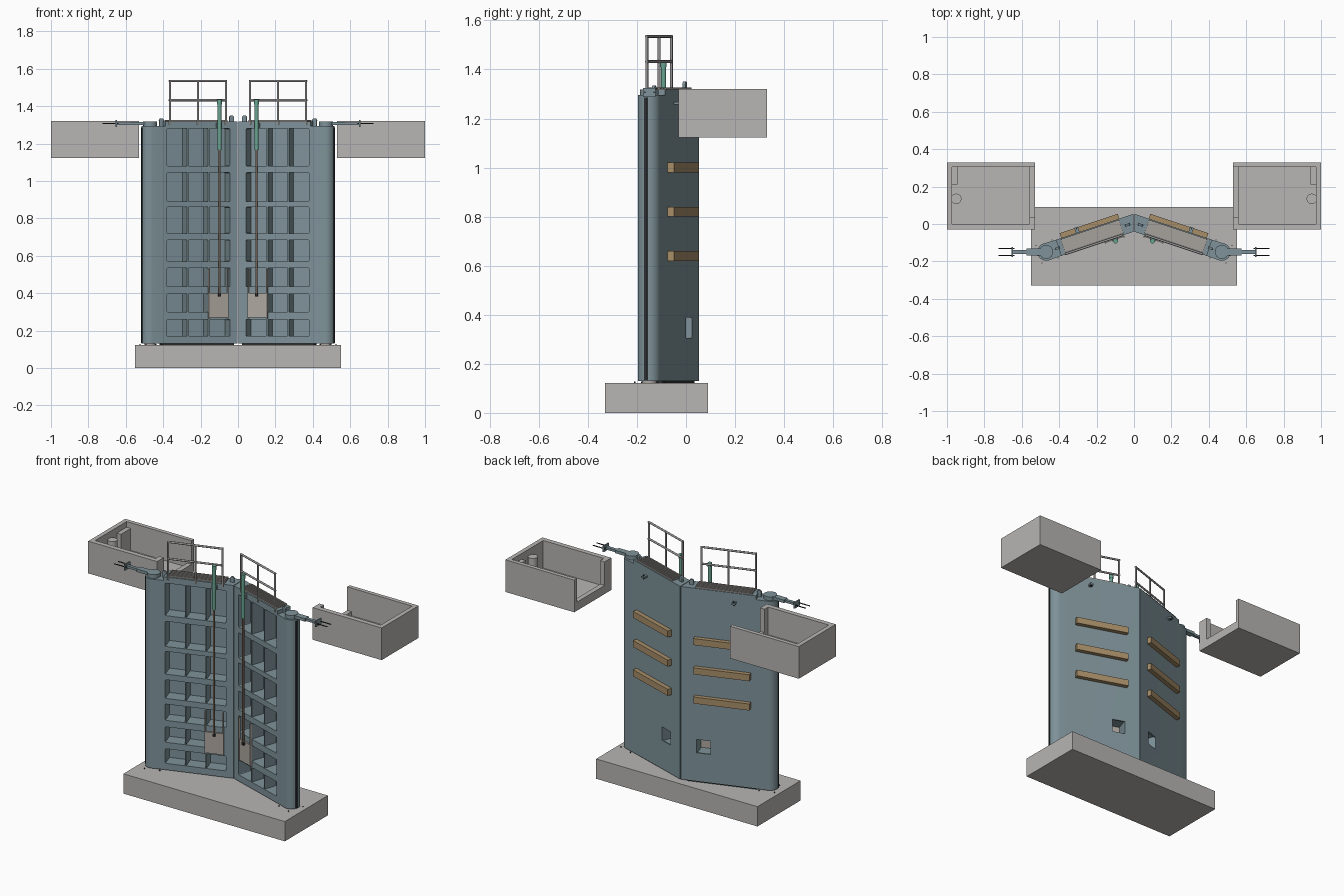
import bpy, bmesh, math
from mathutils import Matrix, Vector

cube = bpy.data.objects.get("Cube")
if cube:
    bpy.data.objects.remove(cube, do_unlink=True)


def material(name, *rgb):
    m = bpy.data.materials.new(name)
    m.use_nodes = True
    m.diffuse_color = (*rgb, 1)
    m.node_tree.nodes["Principled BSDF"].inputs["Base Color"].default_value = (*rgb, 1)
    return m


BLUE = material("blue_grey_paint", 0.21, 0.29, 0.32)
CONCRETE = material("concrete", 0.48, 0.465, 0.455)
WOOD = material("timber", 0.39, 0.27, 0.14)
GREEN = material("green_paint", 0.14, 0.37, 0.28)
RUST = material("rusty_steel", 0.28, 0.19, 0.13)
STEEL = material("bare_steel", 0.42, 0.385, 0.35)
RAIL = material("galvanised_grey", 0.31, 0.30, 0.295)
GRATING = material("grating_grey", 0.38, 0.355, 0.335)
DARK = material("dark_rubber", 0.025, 0.027, 0.03)

# Leaf frame: u runs from the mitre to the heel, v points to the back
ANGLE = math.atan(1 / 3)
LEAF = Matrix.Translation((0, 0.007, 0)) @ Matrix.Rotation(-ANGLE, 4, 'Z')
WORLD = Matrix.Identity(4)
HALF, HEEL = 0.045, 0.495


def box(bm, u0, u1, v0, v1, z0, z1):
    size = Matrix.Diagonal((u1 - u0, v1 - v0, z1 - z0, 1))
    mid = Matrix.Translation(((u0 + u1) / 2, (v0 + v1) / 2, (z0 + z1) / 2))
    return bmesh.ops.create_cube(bm, size=1, matrix=mid @ size)["verts"]


def rod(bm, a, b, r, sides=12):
    a, b = Vector(a), Vector(b)
    d = b - a
    turn = d.to_track_quat('Z', 'Y').to_matrix().to_4x4()
    bmesh.ops.create_cone(bm, cap_ends=True, segments=sides, radius1=r, radius2=r,
                          depth=d.length, matrix=Matrix.Translation((a + b) / 2) @ turn)


def prism(bm, points, z0, z1):
    face = bm.faces.new([bm.verts.new((x, y, z0)) for x, y in points])
    out = bmesh.ops.extrude_face_region(bm, geom=[face])["geom"]
    top = [g for g in out if isinstance(g, bmesh.types.BMVert)]
    bmesh.ops.translate(bm, verts=top, vec=(0, 0, z1 - z0))


def finish(name, bm, mat, frame=LEAF, mirror=True, smooth=False):
    bm.transform(frame)
    bmesh.ops.recalc_face_normals(bm, faces=bm.faces)
    mesh = bpy.data.meshes.new(name)
    bm.to_mesh(mesh)
    bm.free()
    mesh.materials.append(mat)
    ob = bpy.data.objects.new(name, mesh)
    bpy.context.collection.objects.link(ob)
    if smooth:
        bpy.ops.object.select_all(action='DESELECT')
        ob.select_set(True)
        bpy.context.view_layer.objects.active = ob
        bpy.ops.object.shade_smooth_by_angle(angle=math.radians(35))
    if mirror:
        ob.modifiers.new("mirror", 'MIRROR').use_axis = (True, False, False)
    return ob


def boxes(name, mat, *dims, frame=LEAF, mirror=True):
    bm = bmesh.new()
    for d in dims:
        box(bm, *d)
    return finish(name, bm, mat, frame, mirror)


def rods(name, mat, *items, frame=LEAF):
    bm = bmesh.new()
    for a, b, r in items:
        rod(bm, a, b, r)
    return finish(name, bm, mat, frame, smooth=True)


# Sill slab
boxes("sill", CONCRETE, (-0.55, 0.55, -0.33, 0.09, 0, 0.122), frame=WORLD, mirror=False)

# Gate leaf: mitred slab with a rounded heel, then recessed pockets
slant = HALF / 3
arc = [(HEEL + 0.047 * math.cos(t), 0.047 * math.sin(t))
       for t in [math.radians(-90 + 15 * i) for i in range(13)]]
bm = bmesh.new()
prism(bm, [(slant + 0.002, -HALF), (0.43, -HALF)] + arc + [(0.43, HALF), (0.002 - slant, HALF)],
      0.13, 1.295)
leaf = finish("gate_leaf", bm, BLUE, mirror=False, smooth=True)

ROWS = [(0.17, 0.26), (0.30, 0.395), (0.435, 0.535), (0.57, 0.685),
        (0.72, 0.86), (0.89, 1.045), (1.08, 1.28)]
bm = bmesh.new()
for z0, z1 in ROWS:
    verts = box(bm, 0.06, 0.415, -0.08, 0.037, z0, z1)
    edges = {e for v in verts for e in v.link_edges
             if abs((e.verts[0].co - e.verts[1].co).y) > 0.05}
    bmesh.ops.bevel(bm, geom=list(edges), offset=0.005, segments=2, profile=0.5, affect='EDGES')
pockets = finish("pocket_cutter", bm, BLUE, mirror=False)
hole = boxes("sluice_hole_cutter", BLUE, (0.08, 0.159, 0.02, 0.07, 0.306, 0.388), mirror=False)
for cutter in (pockets, hole):
    cutter.hide_render = True
    cutter.hide_viewport = True
    cut = leaf.modifiers.new("cut", 'BOOLEAN')
    cut.operation, cut.solver, cut.object = 'DIFFERENCE', 'EXACT', cutter
leaf.modifiers.new("mirror", 'MIRROR').use_axis = (True, False, False)

boxes("pocket_dividers", BLUE, *[(u - 0.004, u + 0.004, -0.043, 0.038, z0 - 0.002, z1 + 0.002)
                                 for z0, z1 in ROWS for u in (0.178, 0.297)])

# Side walls of the sluice passage
boxes("sluice_passage", BLUE, (0.058, 0.08, -0.043, 0.038, 0.298, 0.397),
      (0.159, 0.176, -0.043, 0.038, 0.298, 0.397))

# Raised top of the leaf
bm = bmesh.new()
prism(bm, [(slant + 0.002, -HALF), (0.425, -HALF), (0.425, HALF), (0.002 - slant, HALF)],
      1.295, 1.318)
finish("leaf_top", bm, BLUE)

# Seals
boxes("heel_seal", DARK, (0.535, 0.545, -0.007, 0.007, 0.135, 1.285))
boxes("bottom_seal", DARK, (0.02, 0.43, 0.01, 0.035, 0.122, 0.131))

# Timber fenders on the back
boxes("fenders", WOOD, *[(0.068, 0.395, HALF, 0.072, z - 0.02, z + 0.02)
                         for z in (0.64, 0.82, 1.0)])

# Walkway grating: bars over a thin tray
boxes("walkway_grating", GRATING, (0.07, 0.40, -0.036, 0.04, 1.317, 1.322),
      *[(0.07, 0.40, v, v + 0.006, 1.32, 1.327)
        for v in [-0.036 + 0.014 * i for i in range(6)]])

# Handrail
posts = (0.082, 0.24, 0.398)
rods("handrail", RAIL,
     *[((u, -0.043, 1.30), (u, -0.043, 1.537), 0.006) for u in posts],
     *[((posts[0] - 0.005, -0.043, z), (posts[2] + 0.005, -0.043, z), 0.006)
       for z in (1.432, 1.535)])

# Sluice gate, guides, rod and actuator
boxes("sluice_plate", STEEL, (0.077, 0.18, -0.054, -0.044, 0.27, 0.40))
boxes("sluice_guides", STEEL, (0.072, 0.078, -0.058, -0.044, 0.265, 0.53),
      (0.177, 0.183, -0.058, -0.044, 0.265, 0.53))
ROD_U, ROD_V = 0.125, -0.062
boxes("sluice_rod", RUST, (ROD_U - 0.005, ROD_U + 0.005, ROD_V - 0.005, ROD_V + 0.005, 0.39, 1.18))
boxes("rod_clevis", DARK, (ROD_U - 0.007, ROD_U + 0.007, -0.068, -0.05, 0.382, 0.398))
rods("actuator", GREEN, ((ROD_U, ROD_V, 1.165), (ROD_U, ROD_V, 1.41), 0.011),
     ((ROD_U, ROD_V, 1.41), (ROD_U, ROD_V, 1.435), 0.013))
boxes("actuator_bracket", BLUE, (ROD_U - 0.015, ROD_U + 0.015, -0.06, -0.04, 1.285, 1.31))

# Lifting eyes
bm = bmesh.new()
for u, z in ((0.037, 1.338), (0.432, 1.322)):
    box(bm, u - 0.012, u + 0.012, -0.006, 0.006, z - 0.03, z)
    rod(bm, (u, -0.006, z), (u, 0.006, z), 0.013)
finish("lifting_eyes", bm, BLUE, smooth=True)

# Ram bracket on the back
boxes("back_bracket", BLUE, (0.292, 0.312, HALF, 0.075, 1.258, 1.268))
rods("bracket_pin", DARK, ((0.302, 0.066, 1.25), (0.302, 0.066, 1.276), 0.004))

# Heel collar and pintle
rods("heel_collar", BLUE, ((HEEL, 0, 1.293), (HEEL, 0, 1.318), 0.038))
rods("pintle", STEEL, ((HEEL, 0, 0.12), (HEEL, 0, 0.132), 0.03))
rods("pintle_bolts", DARK, *[((HEEL + a, b, 0.12), (HEEL + a, b, 0.128), 0.003)
                             for a in (-0.05, 0.04) for b in (-0.05, 0.05)])

# Anchor arm, plate and bolts
boxes("anchor_arm", BLUE, (0.49, 0.575, -0.168, -0.132, 1.298, 1.316),
      (0.56, 0.65, -0.16, -0.14, 1.299, 1.313),
      (0.647, 0.655, -0.176, -0.124, 1.288, 1.325), frame=WORLD)
rods("anchor_bolts", DARK, *[((0.64, y, 1.307), (0.725, y, 1.307), 0.003)
                             for y in (-0.168, -0.13)], frame=WORLD)

# Machinery pits: open trays with a low side towards the gate
boxes("machinery_pit", CONCRETE,
      (0.53, 1.0, -0.03, 0.33, 1.122, 1.15),
      (0.53, 1.0, -0.03, 0.0, 1.15, 1.32),
      (0.53, 1.0, 0.305, 0.33, 1.15, 1.32),
      (0.973, 1.0, 0.0, 0.305, 1.15, 1.32),
      (0.53, 0.56, 0.0, 0.035, 1.15, 1.32),
      (0.53, 0.56, 0.035, 0.305, 1.15, 1.175), frame=WORLD)
boxes("pit_block", CONCRETE, (0.945, 0.973, 0.21, 0.305, 1.15, 1.285), frame=WORLD)
rods("pit_pedestal", CONCRETE, ((0.95, 0.135, 1.15), (0.95, 0.135, 1.28), 0.028), frame=WORLD)
